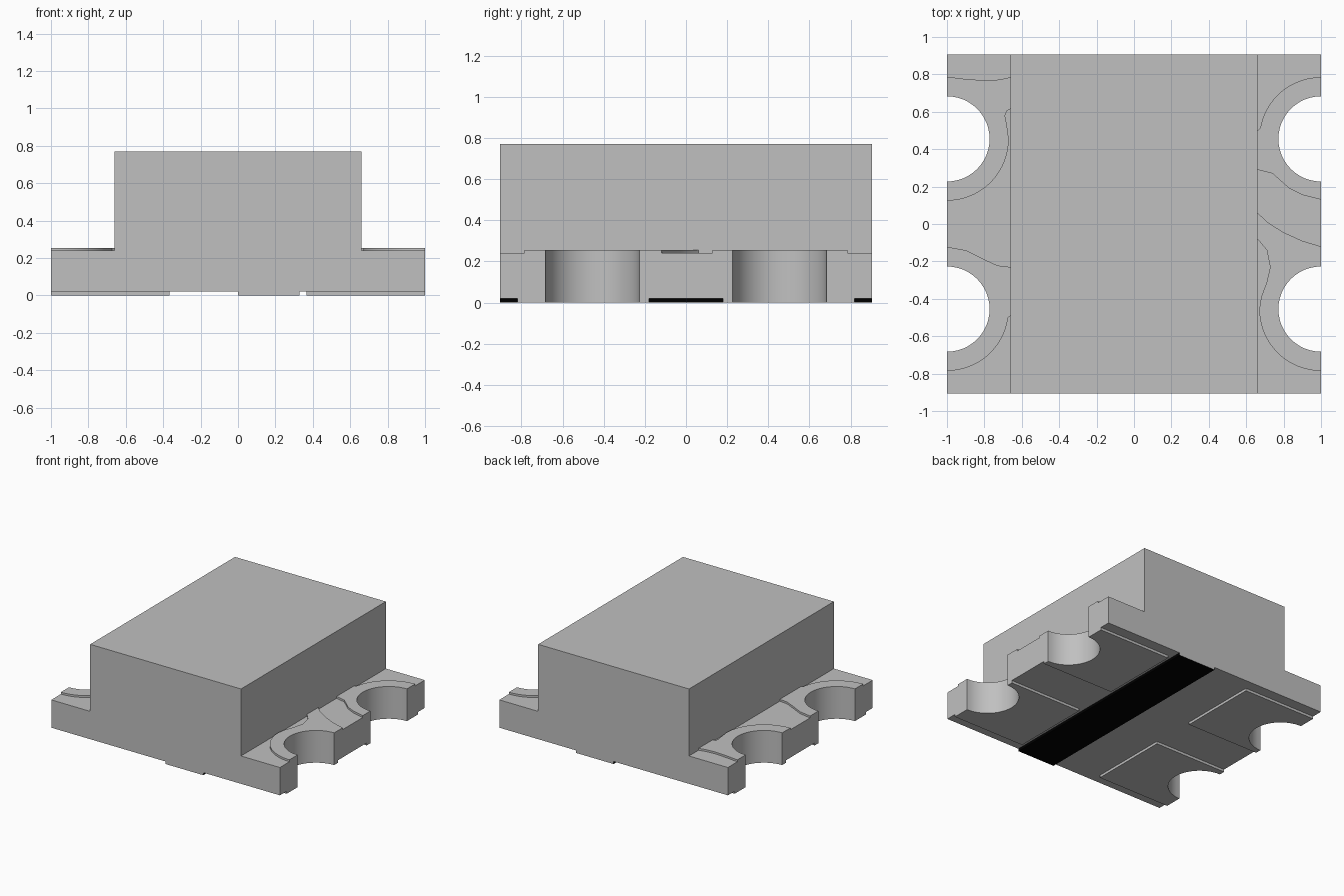
import bpy, bmesh, math

if "Cube" in bpy.data.objects:
    bpy.data.objects.remove(bpy.data.objects["Cube"])


def material(name, value):
    m = bpy.data.materials.new(name)
    m.use_nodes = True
    m.diffuse_color = (value, value, value, 1)
    m.node_tree.nodes["Principled BSDF"].inputs["Base Color"].default_value = m.diffuse_color
    return m


GREY = material("light grey", 0.53)
BLACK = material("black", 0.0)

HALF_Y = 0.905           # half depth of the whole package
BODY_X = 0.66            # half width of the tall body
NOTCH_Y, NOTCH_R = 0.455, 0.228
RING_R = 0.33            # outer radius of the raised solder rings
Z_BOARD, Z_TOP, Z_PAD, Z_BODY = 0.02, 0.24, 0.255, 0.77


def arc(cx, cy, r, a0, a1, n=24):
    """Points along an arc, angles in degrees."""
    steps = [math.radians(a0 + (a1 - a0) * i / n) for i in range(n + 1)]
    return [(cx + r * math.cos(a), cy + r * math.sin(a)) for a in steps]


def prism(name, outline, z0, z1, mats=(GREY,)):
    """Extrude a flat outline from z0 to z1."""
    bm = bmesh.new()
    face = bm.faces.new([bm.verts.new((x, y, z0)) for x, y in outline])
    top = bmesh.ops.extrude_face_region(bm, geom=[face])["geom"]
    for v in top:
        if isinstance(v, bmesh.types.BMVert):
            v.co.z = z1
    bmesh.ops.recalc_face_normals(bm, faces=bm.faces)
    mesh = bpy.data.meshes.new(name)
    bm.to_mesh(mesh)
    bm.free()
    for m in mats:
        mesh.materials.append(m)
    ob = bpy.data.objects.new(name, mesh)
    bpy.context.collection.objects.link(ob)
    bpy.ops.object.select_all(action='DESELECT')
    ob.select_set(True)
    bpy.context.view_layer.objects.active = ob
    bpy.ops.object.shade_smooth_by_angle(angle=math.radians(20))
    return ob


def rect(x0, x1, y0, y1):
    return [(x0, y0), (x1, y0), (x1, y1), (x0, y1)]


def right_notch(cy):
    """Half circle cut into the +x edge, listed from low y to high y."""
    return arc(1, cy, NOTCH_R, 270, 90)


def left_notch(cy):
    """Half circle cut into the -x edge, listed from high y to low y."""
    return arc(-1, cy, NOTCH_R, 90, -90)


# Circuit board with four half-round notches
board = [(-1, -HALF_Y), (1, -HALF_Y)]
board += right_notch(-NOTCH_Y) + right_notch(NOTCH_Y)
board += [(1, HALF_Y), (-1, HALF_Y)]
board += left_notch(NOTCH_Y) + left_notch(-NOTCH_Y)
prism("circuit_board", board, Z_BOARD, Z_TOP)

# Tall moulded body
prism("body", rect(-BODY_X, BODY_X, -HALF_Y, HALF_Y), Z_TOP, Z_BODY)

# Raised solder pads around the notches, each with its own flowing edge
back_right = arc(1, NOTCH_Y, RING_R, 90, 170)
back_right += [(0.66, 0.5), (0.66, 0.29), (0.74, 0.27), (0.78, 0.235),
               (0.83, 0.19), (0.9, 0.155), (1, 0.13)]
back_right += right_notch(NOTCH_Y)
prism("top_pad_back_right", back_right, Z_TOP, Z_PAD)

front_right = [(1, -0.12), (0.9, -0.09), (0.8, -0.045), (0.72, 0.005),
               (0.66, 0.06), (0.66, -0.08), (0.71, -0.14), (0.728, -0.23),
               (0.71, -0.31), (0.68, -0.39)]
front_right += arc(1, -NOTCH_Y, RING_R, 180, 270) + right_notch(-NOTCH_Y)
prism("top_pad_front_right", front_right, Z_TOP, Z_PAD)

back_left = [(-0.66, 0.785), (-0.72, 0.772), (-0.79, 0.767), (-0.9, 0.775), (-1, 0.787)]
back_left += left_notch(NOTCH_Y) + arc(-1, NOTCH_Y, RING_R, -90, 0)
back_left += [(-0.68, 0.53), (-0.69, 0.58), (-0.68, 0.605), (-0.66, 0.615)]
prism("top_pad_back_left", back_left, Z_TOP, Z_PAD)

front_left = [(-0.66, -0.23), (-0.73, -0.222), (-0.82, -0.18), (-0.9, -0.14), (-1, -0.122)]
front_left += left_notch(-NOTCH_Y) + arc(-1, -NOTCH_Y, RING_R, -90, -8)
front_left += [(-0.66, -0.49)]
prism("top_pad_front_left", front_left, Z_TOP, Z_PAD)

# Four contact pads under the board
for sx, side in ((1, "right"), (-1, "left")):
    for sy, end in ((1, "back"), (-1, "front")):
        cy = sy * NOTCH_Y
        y0, y1 = sorted((sy * 0.18, sy * 0.82))
        pad = [(1, y1), (0.367, y1), (0.367, y0), (1, y0)] + right_notch(cy)
        prism(f"contact_pad_{end}_{side}", [(sx * x, y) for x, y in pad], 0, Z_BOARD)

# Polarity strip under the board: black with grey ends
strip = prism("polarity_strip", rect(0, 0.33, -HALF_Y, HALF_Y), 0, Z_BOARD, (BLACK, GREY))
for p in strip.data.polygons:
    p.material_index = 1 if abs(p.normal.y) > 0.5 else 0
